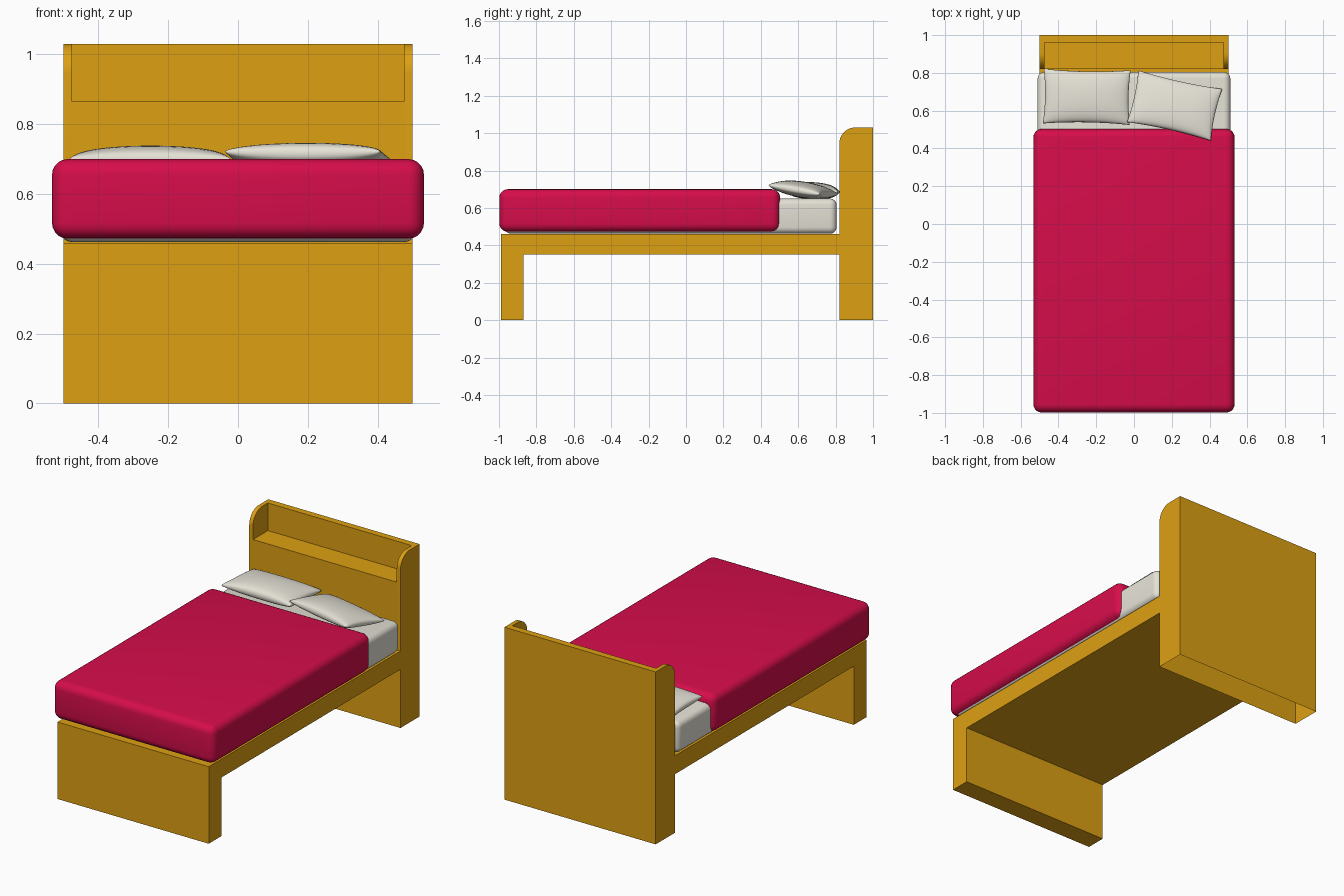
import bpy, bmesh, math
from mathutils import Matrix

if "Cube" in bpy.data.objects:
    bpy.data.objects.remove(bpy.data.objects["Cube"])


def material(name, rgb):
    m = bpy.data.materials.new(name)
    m.diffuse_color = (*rgb, 1)
    m.use_nodes = True
    m.node_tree.nodes["Principled BSDF"].inputs["Base Color"].default_value = m.diffuse_color
    return m


WOOD = material("wood", (0.72, 0.35, 0.006))
RED = material("red_fabric", (0.67, 0.004, 0.07))
CREAM = material("cream_fabric", (0.78, 0.76, 0.67))


def finish(bm, name, mat):
    bmesh.ops.recalc_face_normals(bm, faces=bm.faces)
    me = bpy.data.meshes.new(name)
    bm.to_mesh(me)
    bm.free()
    me.materials.append(mat)
    ob = bpy.data.objects.new(name, me)
    bpy.context.collection.objects.link(ob)
    bpy.ops.object.select_all(action='DESELECT')
    bpy.context.view_layer.objects.active = ob
    ob.select_set(True)
    return ob


def prism(name, profile, half, mat):
    """Extrude a (y, z) profile across x."""
    bm = bmesh.new()
    f = bm.faces.new([bm.verts.new((-half, y, z)) for y, z in profile])
    ext = bmesh.ops.extrude_face_region(bm, geom=[f])["geom"]
    bmesh.ops.translate(bm, vec=(2 * half, 0, 0),
                        verts=[v for v in ext if isinstance(v, bmesh.types.BMVert)])
    return finish(bm, name, mat)


def soft_box(name, lo, hi, radius, mat):
    """Rounded box between two corners."""
    bm = bmesh.new()
    bmesh.ops.create_cube(bm, size=1)
    for v in bm.verts:
        v.co = [a if c < 0 else b for c, a, b in zip(v.co, lo, hi)]
    bmesh.ops.bevel(bm, geom=bm.edges[:], offset=radius, segments=5,
                    profile=0.5, affect='EDGES')
    ob = finish(bm, name, mat)
    bpy.ops.object.shade_smooth_by_angle(angle=math.radians(40))
    return ob


def pillow(name, centre, size, height, tilt, turn):
    """Two puffed sheets welded along a pinched rim."""
    bm = bmesh.new()
    for side in (1, -1):
        made = bmesh.ops.create_grid(bm, x_segments=28, y_segments=20, size=1)
        for v in made["verts"]:
            u, w = math.sin(v.co.x * math.pi / 2), math.sin(v.co.y * math.pi / 2)
            puff = max(0, (1 - u * u) * (1 - w * w)) ** 0.36
            v.co = (size[0] / 2 * u * (1 - 0.04 * (1 - w * w)),
                    size[1] / 2 * w * (1 - 0.07 * (1 - u * u)),
                    side * height / 2 * puff)
    bmesh.ops.remove_doubles(bm, verts=bm.verts, dist=1e-5)
    bm.transform(Matrix.Translation(centre) @ Matrix.Rotation(math.radians(turn), 4, 'Z')
                 @ Matrix.Rotation(math.radians(tilt), 4, 'X'))
    ob = finish(bm, name, CREAM)
    bpy.ops.object.shade_smooth_by_angle(angle=math.radians(60))
    return ob


# Foot panel and platform in one profile
prism("bed_frame", [(-0.99, 0), (-0.87, 0), (-0.87, 0.35), (0.82, 0.35),
                    (0.82, 0.46), (-0.99, 0.46)], 0.5, WOOD)

# Headboard with rounded front top edge
R = 0.085
arc = [(0.82 + R - R * math.cos(math.radians(a)), 1.03 - R + R * math.sin(math.radians(a)))
       for a in range(0, 91, 10)]
cutter = prism("shelf_cutter", [(0.7, 0.865), (0.96, 0.865), (0.96, 1.2), (0.7, 1.2)],
               0.475, WOOD)
head = prism("headboard", [(0.82, 0)] + arc + [(1.0, 1.03), (1.0, 0)], 0.5, WOOD)

# Open shelf recess
cut = head.modifiers.new("shelf", 'BOOLEAN')
cut.operation, cut.object, cut.solver = 'DIFFERENCE', cutter, 'EXACT'
bpy.ops.object.modifier_apply(modifier=cut.name)
bpy.data.objects.remove(cutter)

# Headboard is open underneath
bm = bmesh.new()
bm.from_mesh(head.data)
bmesh.ops.delete(bm, geom=[f for f in bm.faces if f.calc_center_median().z < 0.001],
                 context='FACES_ONLY')
bm.to_mesh(head.data)
bm.free()
bpy.ops.object.shade_smooth_by_angle(angle=math.radians(30))

# Bedding
soft_box("mattress", (-0.51, -0.97, 0.462), (0.51, 0.805, 0.65), 0.035, CREAM)
soft_box("blanket", (-0.533, -0.998, 0.472), (0.533, 0.503, 0.70), 0.045, RED)
pillow("left_pillow", (-0.25, 0.673, 0.692), (0.46, 0.29), 0.092, -3, -1)
pillow("right_pillow", (0.215, 0.627, 0.697), (0.455, 0.285), 0.085, -10, -12.5)
